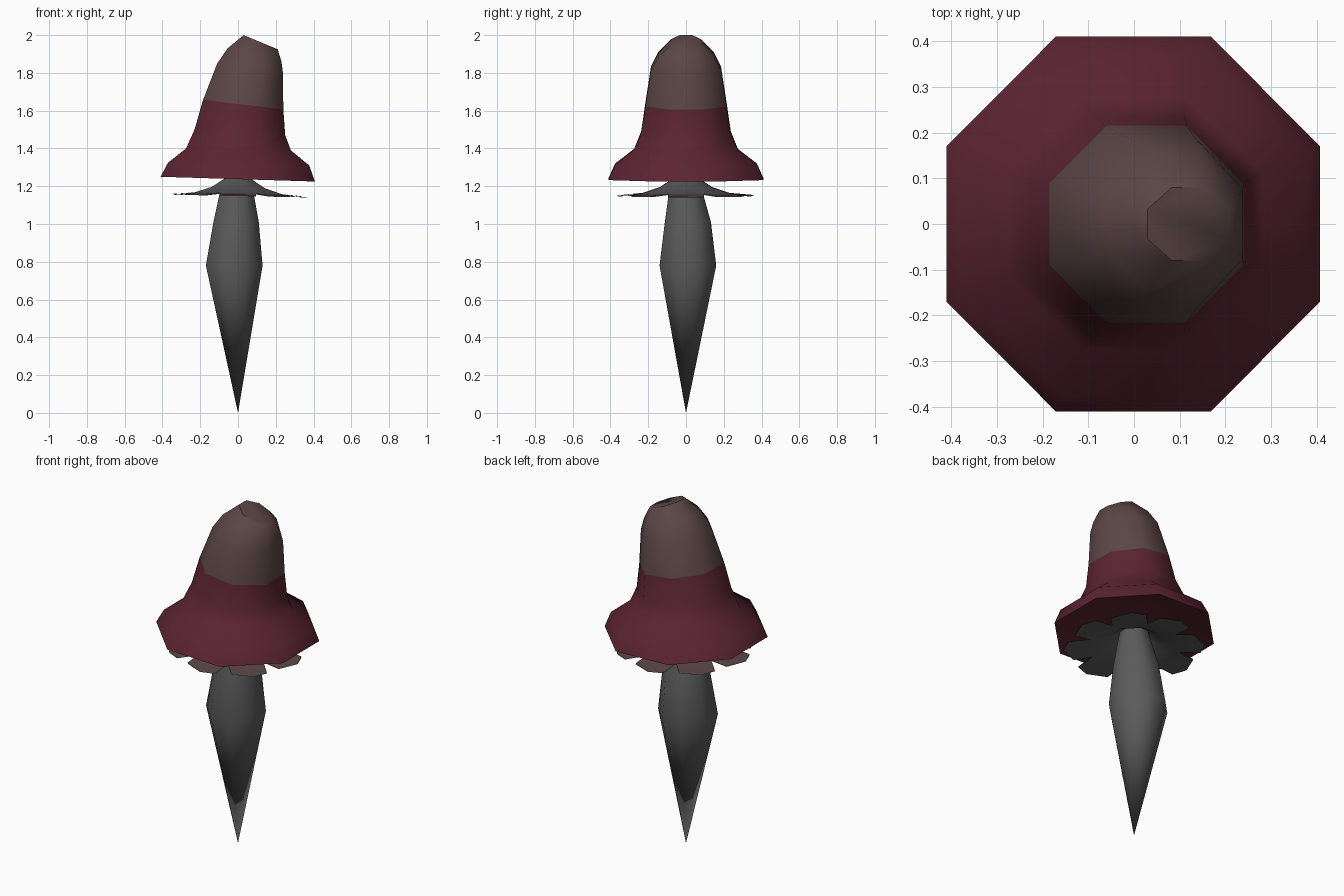
import bpy, bmesh, math

if "Cube" in bpy.data.objects:
    bpy.data.objects.remove(bpy.data.objects["Cube"], do_unlink=True)

SIDES = 8
HALF = math.pi / SIDES


def material(name, color):
    m = bpy.data.materials.new(name)
    m.use_nodes = True
    m.diffuse_color = (*color, 1)
    m.node_tree.nodes["Principled BSDF"].inputs["Base Color"].default_value = (*color, 1)
    return m


red = material("dark red", (0.105, 0.018, 0.032))
brown = material("dusty brown", (0.105, 0.062, 0.06))
grey = material("dark grey", (0.105, 0.105, 0.105))


def finish(name, bm, mats, angle):
    mesh = bpy.data.meshes.new(name)
    bm.to_mesh(mesh)
    bm.free()
    obj = bpy.data.objects.new(name, mesh)
    bpy.context.collection.objects.link(obj)
    for m in mats:
        mesh.materials.append(m)
    bpy.ops.object.select_all(action="DESELECT")
    obj.select_set(True)
    bpy.context.view_layer.objects.active = obj
    bpy.ops.object.shade_smooth_by_angle(angle=math.radians(angle))
    return obj


def ring(bm, left, right, z_left, z_right, depth, cy=0.0):
    """Tilted octagon with flat sides at left, right, front and back."""
    verts = []
    for i in range(SIDES):
        a = HALF * (2 * i + 1)
        u, v = math.cos(a) / math.cos(HALF), math.sin(a) / math.cos(HALF)
        x = (left + right) / 2 + u * (right - left) / 2
        z = (z_left + z_right) / 2 + u * (z_right - z_left) / 2
        verts.append(bm.verts.new((x, cy + v * depth, z)))
    return verts


def bridge(bm, lower, upper, mat=0):
    for i in range(SIDES):
        j = (i + 1) % SIDES
        f = bm.faces.new((lower[i], lower[j], upper[j], upper[i]))
        f.material_index = mat


# Leaning cap: hollow underside, rim, then rising rings
cap_rings = [
    (-0.20, 0.20, 1.30, 1.29, 0.20),
    (-0.38, 0.38, 1.255, 1.235, 0.38),
    (-0.41, 0.407, 1.25, 1.225, 0.41),
    (-0.37, 0.377, 1.325, 1.31, 0.375),
    (-0.275, 0.28, 1.40, 1.39, 0.275),
    (-0.23, 0.25, 1.50, 1.47, 0.237),
    (-0.185, 0.24, 1.657, 1.607, 0.215),
    (-0.11, 0.238, 1.85, 1.80, 0.185),
    (-0.055, 0.23, 1.93, 1.86, 0.147),
    (0.03, 0.21, 2.0, 1.925, 0.08),
]
FIRST_BROWN = 6
bm = bmesh.new()
rings = [ring(bm, *r) for r in cap_rings]
bm.faces.new(rings[0][::-1])
for k in range(len(rings) - 1):
    bridge(bm, rings[k], rings[k + 1], int(k >= FIRST_BROWN))
bm.faces.new(rings[-1]).material_index = 1
finish("cap", bm, [red, brown], 48)

# Spindle stem tapering to a point at the ground
bm = bmesh.new()
stem_rings = [
    (-0.17, 0.13, 0.78, 0.78, 0.15, 0.01),
    (-0.13, 0.11, 1.01, 1.01, 0.122, 0.01),
    (-0.10, 0.085, 1.15, 1.15, 0.093, 0.0),
    (-0.07, 0.07, 1.25, 1.25, 0.07, 0.0),
]
rings = [ring(bm, *r) for r in stem_rings]
tip = bm.verts.new((0, 0, 0))
for i in range(SIDES):
    bm.faces.new((tip, rings[0][(i + 1) % SIDES], rings[0][i]))
for k in range(len(rings) - 1):
    bridge(bm, rings[k], rings[k + 1])
bm.faces.new(rings[-1])
finish("stem", bm, [grey], 60)


# Flared collar with eight petals, brown on top and grey below
def collar_layer(bm, drop, under):
    def flare(r, z):
        return ring(bm, -r, r, z + 0.02 * r - drop, z - 0.02 * r - drop, r)

    rings = [flare(0.23, 1.163), flare(0.14, 1.193), flare(0.07, 1.24)]
    faces_before = set(bm.faces)
    for k in range(2):
        bridge(bm, rings[k], rings[k + 1])
    base = rings[0]
    for i in range(SIDES):
        a = HALF * 2 * (i + 1)
        c, s = math.cos(a), math.sin(a)
        outline = []
        for r, w in ((0.33, -0.095), (0.375, 0.015), (0.345, 0.095)):
            x, y = r * c - w * s, r * s + w * c
            outline.append(bm.verts.new((x, y, 1.153 - 0.02 * x - drop)))
        f = bm.faces.new([base[i], *outline, base[(i + 1) % SIDES]])
        f.material_index = 0 if under else 1
    if under:
        bmesh.ops.reverse_faces(bm, faces=[f for f in bm.faces if f not in faces_before])


bm = bmesh.new()
collar_layer(bm, 0.0, False)
collar_layer(bm, 0.005, True)
finish("petal_collar", bm, [grey, brown], 35)
